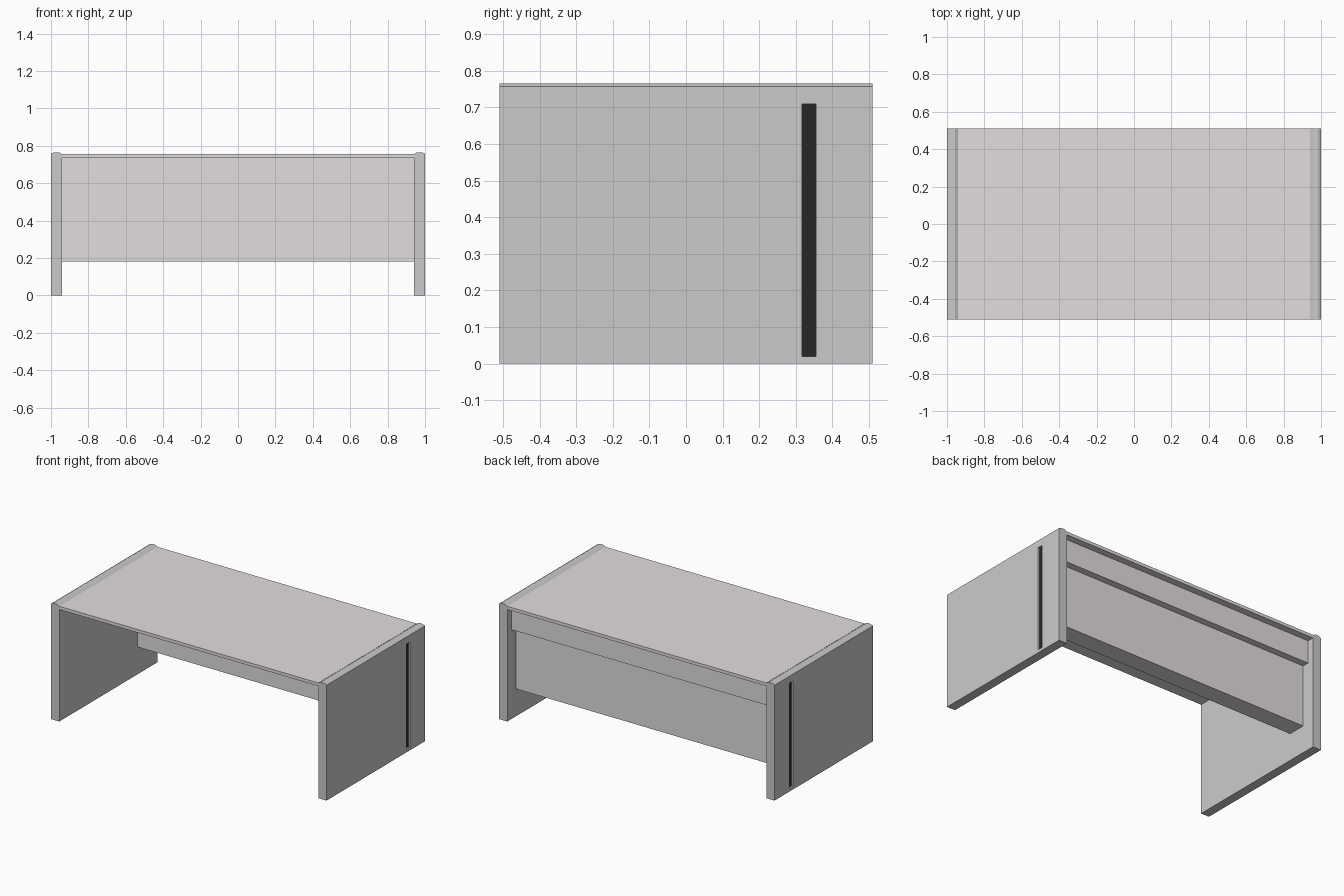
import bpy, bmesh
from mathutils import Vector

if "Cube" in bpy.data.objects:
    bpy.data.objects.remove(bpy.data.objects["Cube"])


def material(name, rgb):
    m = bpy.data.materials.new(name)
    m.diffuse_color = (*rgb, 1)
    m.use_nodes = True
    m.node_tree.nodes["Principled BSDF"].inputs["Base Color"].default_value = m.diffuse_color
    return m


def prism(name, profile, axis, lo, hi, mat=None):
    """Extrude a closed 2D profile along 'x' (y,z points) or 'y' (x,z points)."""
    bm = bmesh.new()
    pts = [(lo, a, b) if axis == 'x' else (a, lo, b) for a, b in profile]
    face = bm.faces.new([bm.verts.new(p) for p in pts])
    ext = bmesh.ops.extrude_face_region(bm, geom=[face])
    step = Vector((hi - lo, 0, 0)) if axis == 'x' else Vector((0, hi - lo, 0))
    bmesh.ops.translate(bm, vec=step,
                        verts=[v for v in ext['geom'] if isinstance(v, bmesh.types.BMVert)])
    bmesh.ops.recalc_face_normals(bm, faces=bm.faces)
    me = bpy.data.meshes.new(name)
    bm.to_mesh(me)
    bm.free()
    ob = bpy.data.objects.new(name, me)
    bpy.context.collection.objects.link(ob)
    if mat:
        me.materials.append(mat)
    return ob


def rect(a0, a1, b0, b1):
    return [(a0, b0), (a1, b0), (a1, b1), (a0, b1)]


warm = material("warm_grey", (0.76, 0.73, 0.72))
black = material("black", (0.02, 0.02, 0.02))
HALF_D, INNER = 0.51, 0.94

# Side panel with chamfered top edges
panel = prism("side_panels", [(INNER, 0), (1, 0), (1, 0.757), (0.985, 0.765),
                              (0.957, 0.765), (INNER, 0.755)], 'y', -HALF_D, HALF_D)

# Recessed vertical slot on the outer face
cutter = prism("slot_cutter", rect(0.317, 0.355, 0.02, 0.71), 'x', 0.986, 1.02)
cutter.hide_render = True
cutter.hide_viewport = False
cut = panel.modifiers.new("slot", 'BOOLEAN')
cut.operation = 'DIFFERENCE'
cut.solver = 'EXACT'
cut.object = cutter
bpy.context.view_layer.objects.active = panel
bpy.ops.object.modifier_apply(modifier=cut.name)
bpy.data.objects.remove(cutter)

# Black strip at the bottom of the slot
strip = prism("slot_strips", rect(0.317, 0.355, 0.02, 0.71), 'x', 0.985, 0.988, black)

# Both sides
for ob in (panel, strip):
    ob.modifiers.new("mirror", 'MIRROR').use_axis = (True, False, False)

# Desk top
prism("desk_top", rect(-HALF_D, HALF_D, 0.735, 0.756), 'x', -INNER, INNER, warm)

# Stepped modesty panel: upper band set back from the top, lower panel further in
prism("modesty_panel", [(0.30, 0.18), (0.42, 0.18), (0.42, 0.585), (0.465, 0.585),
                        (0.465, 0.735), (0.30, 0.735)], 'x', -INNER, INNER, warm)
